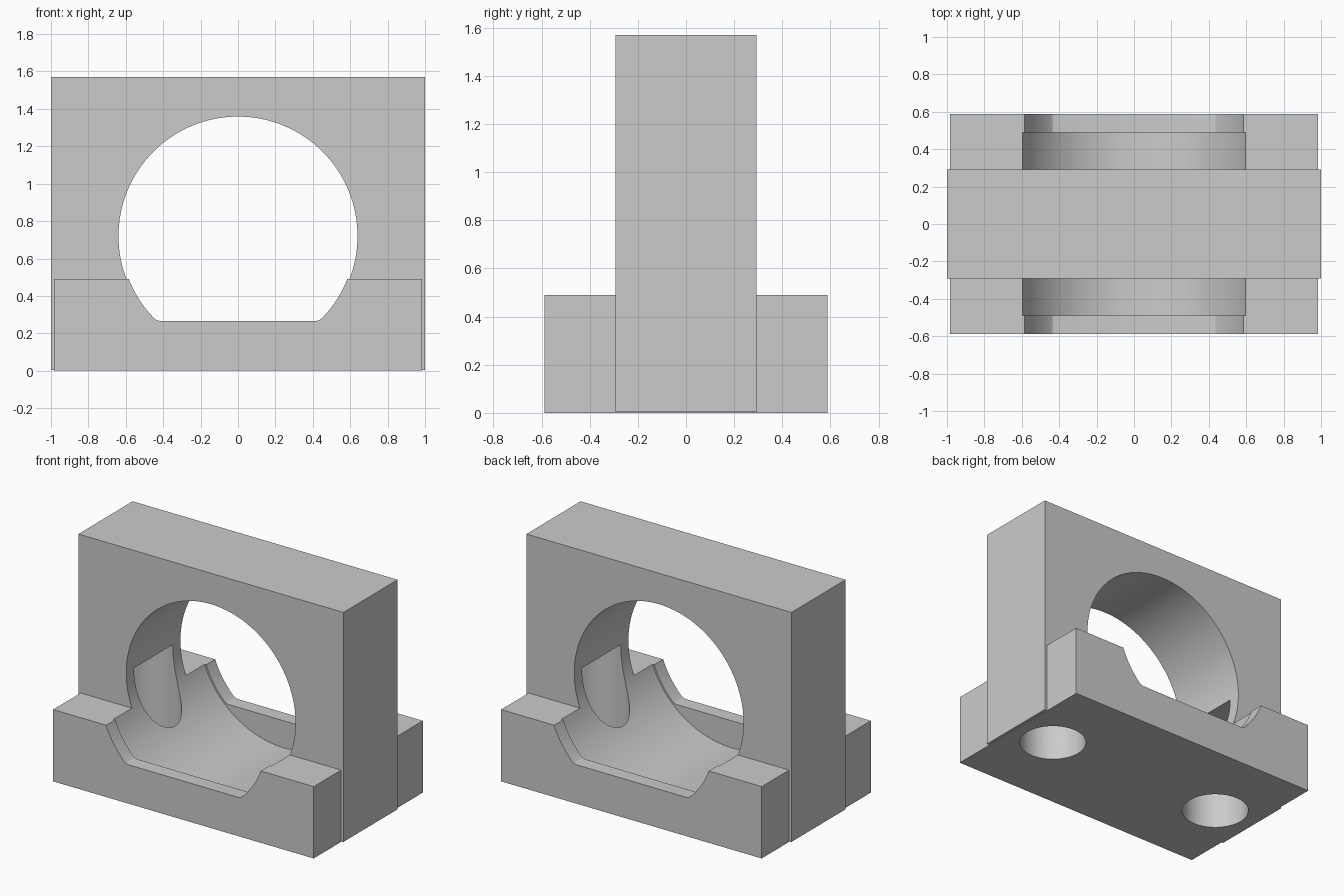
import bpy, bmesh, math
from mathutils import Vector

old = bpy.data.objects.get("Cube")
if old:
    bpy.data.objects.remove(old, do_unlink=True)

GREY = (0.6, 0.6, 0.6, 1.0)
mat = bpy.data.materials.new("plain_grey")
mat.use_nodes = True
mat.diffuse_color = GREY
mat.node_tree.nodes["Principled BSDF"].inputs["Base Color"].default_value = GREY

BORE_Z = 0.72


def prism(name, outline, start, end):
    """Extrude a closed outline of 3D points from start to end offset."""
    bm = bmesh.new()
    face = bm.faces.new([bm.verts.new(Vector(p) + Vector(start)) for p in outline])
    side = bmesh.ops.extrude_face_region(bm, geom=[face])["geom"]
    verts = [g for g in side if isinstance(g, bmesh.types.BMVert)]
    bmesh.ops.translate(bm, verts=verts, vec=Vector(end) - Vector(start))
    bmesh.ops.recalc_face_normals(bm, faces=bm.faces)
    mesh = bpy.data.meshes.new(name)
    bm.to_mesh(mesh)
    bm.free()
    mesh.materials.append(mat)
    obj = bpy.data.objects.new(name, mesh)
    bpy.context.collection.objects.link(obj)
    return obj


def box(name, hx, hy, bottom, top):
    corners = [(-hx, -hy, 0), (hx, -hy, 0), (hx, hy, 0), (-hx, hy, 0)]
    return prism(name, corners, (0, 0, bottom), (0, 0, top))


def arc(radius, first, last, steps):
    angles = [first + (last - first) * i / steps for i in range(steps + 1)]
    return [(radius * math.cos(a), radius * math.sin(a)) for a in angles]


def combine(body, other, operation):
    mod = body.modifiers.new(other.name, "BOOLEAN")
    mod.operation = operation
    mod.solver = "EXACT"
    mod.object = other
    bpy.context.view_layer.objects.active = body
    bpy.ops.object.modifier_apply(modifier=mod.name)
    bpy.data.objects.remove(other, do_unlink=True)


# Upright plate joined to the wide foot
block = box("bearing_block", 1.0, 0.292, 0.004, 1.57)
combine(block, box("foot", 0.983, 0.588, 0.0, 0.49), "UNION")

# Flat-bottomed opening in the end lips, with softened corners
start = math.atan2(0.283 - BORE_Z, 0.452)
lip = [(x, BORE_Z + z) for x, z in arc(0.628, start, math.pi - start, 80)]
corner = [(0.437, 0.271), (0.415, 0.265)]
lip += [(-x, z) for x, z in corner] + corner[::-1]
combine(block, prism("lip_opening", [(x, 0, z) for x, z in lip],
                     (0, -0.7, 0), (0, 0.7, 0)), "DIFFERENCE")

# Main bore, stopping short of the end lips
ring = arc(0.639, 0, math.tau, 128)[:-1]
combine(block, prism("bore", [(x, 0, BORE_Z + z) for x, z in ring],
                     (0, -0.49, 0), (0, 0.49, 0)), "DIFFERENCE")

# Blind bolt holes from below, breaking into the bore
hole = arc(0.215, 0, math.tau, 64)[:-1]
for side in (-1, 1):
    combine(block, prism("bolt_hole", [(x + side * 0.688, y, 0) for x, y in hole],
                         (0, 0, -0.1), (0, 0, BORE_Z)), "DIFFERENCE")

# Smooth the round walls, keep the machined edges sharp
bpy.ops.object.select_all(action="DESELECT")
block.select_set(True)
bpy.context.view_layer.objects.active = block
bpy.ops.object.shade_smooth_by_angle(angle=math.radians(25))
